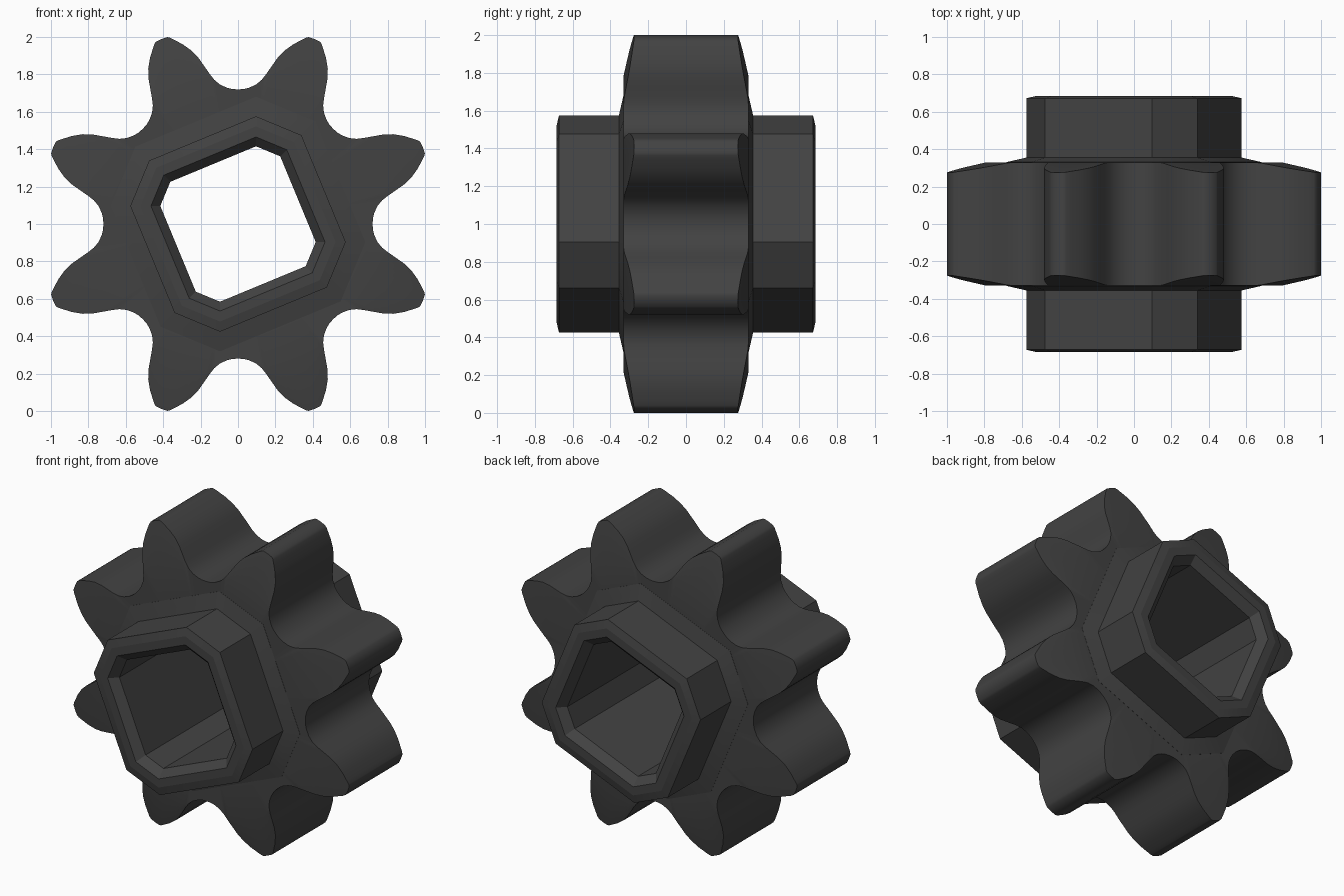
import bpy, bmesh, math
from mathutils import Vector

if "Cube" in bpy.data.objects:
    bpy.data.objects.remove(bpy.data.objects["Cube"])

black = bpy.data.materials.new("dark_grey_rubber")
black.diffuse_color = (0.055, 0.055, 0.055, 1)
black.use_nodes = True
black.node_tree.nodes["Principled BSDF"].inputs["Base Color"].default_value = black.diffuse_color


def octagon(d):
    """Tilted square with cut corners; d is the offset from the bore outline."""
    a, t = 0.347 + d, 0.248 + 0.414 * d
    pts = []
    for k in range(4):
        ang = math.radians(22.5 + 90 * k)
        n = Vector((math.cos(ang), math.sin(ang)))
        s = Vector((-n.y, n.x))
        pts += [n * a - s * t, n * a + s * t]
    return pts


def loft(name, rings, closed, angle):
    """Skin between rings of (x, y, z) points, axis along y at height 1."""
    bm = bmesh.new()
    vs = [[bm.verts.new((p[0], p[1], p[2] + 1)) for p in r] for r in rings]
    n = len(rings[0])
    for i in range(len(vs) if closed else len(vs) - 1):
        a, b = vs[i], vs[(i + 1) % len(vs)]
        for j in range(n):
            k = (j + 1) % n
            bm.faces.new((a[j], a[k], b[k], b[j]))
    bmesh.ops.remove_doubles(bm, verts=bm.verts, dist=1e-5)
    bmesh.ops.recalc_face_normals(bm, faces=bm.faces)
    me = bpy.data.meshes.new(name)
    bm.to_mesh(me)
    bm.free()
    me.materials.append(black)
    ob = bpy.data.objects.new(name, me)
    bpy.context.collection.objects.link(ob)
    bpy.ops.object.select_all(action='DESELECT')
    ob.select_set(True)
    bpy.context.view_layer.objects.active = ob
    bpy.ops.object.shade_smooth_by_angle(angle=math.radians(angle))
    return ob


# Hub: octagonal tube with bevelled bore mouths, rims and a sloping collar
half = [(0, 0.635), (0.046, 0.685), (0.098, 0.685), (0.148, 0.672),
        (0.148, 0.355), (0.245, 0.331)]
profile = half + [(d, -y) for d, y in reversed(half)]
loft("hub", [[(p.x, y, p.y) for p in octagon(d)] for d, y in profile], True, 12)

# Toothed wheel outline: half a tooth as (along, across), mirrored and repeated
tooth = [(1.07, 0), (1.068, .033), (1.059, .046), (1.04, .062), (1.0, .095),
         (.95, .126), (.9, .145), (.85, .156), (.8, .167), (.76, .178),
         (.725, .197), (.695, .225), (.677, .25), (.665, .2755)]
full = [(a, -c) for a, c in reversed(tooth[1:])] + tooth[:-1]
outline = []
for k in range(8):
    ang = math.radians(22.5 + 45 * k)
    u = Vector((math.cos(ang), math.sin(ang)))
    v = Vector((-u.y, u.x))
    outline += [u * a + v * c for a, c in full]


def inner(p):
    """Point on the ray to p lying just inside the collar octagon."""
    reach = 9
    for k in range(8):
        ang = math.radians(22.5 + 45 * k)
        dist = (0.347 if k % 2 == 0 else 0.421) + 0.2
        dot = p.normalized().dot(Vector((math.cos(ang), math.sin(ang))))
        if dot > 0.01:
            reach = min(reach, dist / dot)
    return p.normalized() * reach


def side(r):
    """Half thickness of the wheel, thinning towards the tooth tips."""
    return 0.33 - max(0, r - 0.8) * 0.055 / 0.27


def wheel_rings(s):
    mid = [p.normalized() * min(p.length, 0.8) for p in outline]
    ins = [inner(p) for p in outline]
    return [[(p.x, s * side(p.length), p.y) for p in ring]
            for ring in (ins, mid, outline)]


# Toothed wheel: both faces plus the tooth flanks, open inside the hub
loft("toothed_wheel", wheel_rings(-1) + wheel_rings(1)[::-1], False, 35)
